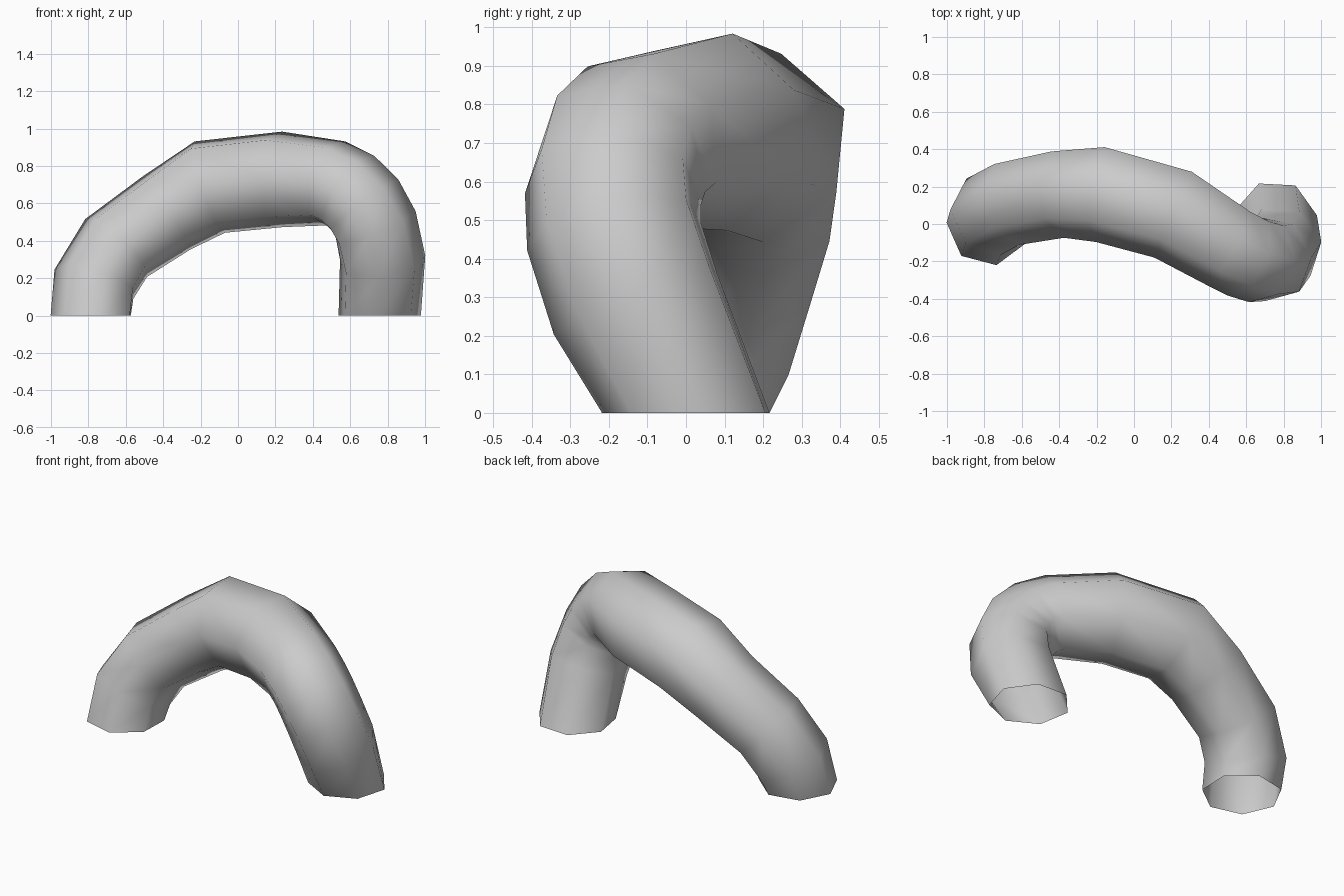
import bpy, bmesh, math
from mathutils import Vector

if "Cube" in bpy.data.objects:
    bpy.data.objects.remove(bpy.data.objects["Cube"])

SIDES = 7
# centre line of the bent pipe: x, y, z, radius
PATH = [(-0.778, 0.0, 0, .224), (-0.76, .055, .18, .232), (-0.645, .115, .37, .232),
        (-0.38, .165, .555, .24), (-0.16, .165, .69, .265), (.215, .06, .73, .262),
        (.495, -.115, .71, .237), (.59, -.165, .665, .235), (.67, -.19, .585, .235),
        (.73, -.185, .475, .235), (.77, -.125, .29, .235), (.755, .008, 0, .226)]
START, END = math.radians(-79), math.radians(-93)   # corner angles on the ground

pts = [Vector(p[:3]) for p in PATH]
n = len(pts)

# ring directions: bisectors along the path, vertical at both feet
tangents = [Vector((0, 0, 1))]
for a, b, c in zip(pts, pts[1:], pts[2:]):
    tangents.append(((b - a).normalized() + (c - b).normalized()).normalized())
tangents.append(Vector((0, 0, -1)))

# carry one corner direction along the path without twisting
ups = [Vector((math.cos(START), math.sin(START), 0))]
for t0, t1 in zip(tangents, tangents[1:]):
    ups.append(t0.rotation_difference(t1) @ ups[-1])

# small leftover twist so that the last ring meets its ground angle
step = 2 * math.pi / SIDES
twist = math.atan2(ups[-1].y, ups[-1].x) - END
twist = (twist + step / 2) % step - step / 2
print("twist", math.degrees(twist))

# open seven-sided tube
bm = bmesh.new()
rings = []
for i in range(n):
    u, v = ups[i], tangents[i].cross(ups[i])
    ring = []
    for k in range(SIDES):
        a = k * step + twist * i / (n - 1)
        ring.append(bm.verts.new(pts[i] + PATH[i][3] * (u * math.cos(a) + v * math.sin(a))))
    rings.append(ring)
for r0, r1 in zip(rings, rings[1:]):
    for k in range(SIDES):
        j = (k + 1) % SIDES
        bm.faces.new((r0[k], r0[j], r1[j], r1[k])).smooth = True

mesh = bpy.data.meshes.new("bent_pipe")
bm.to_mesh(mesh)
bm.free()
pipe = bpy.data.objects.new("bent_pipe", mesh)
bpy.context.collection.objects.link(pipe)
